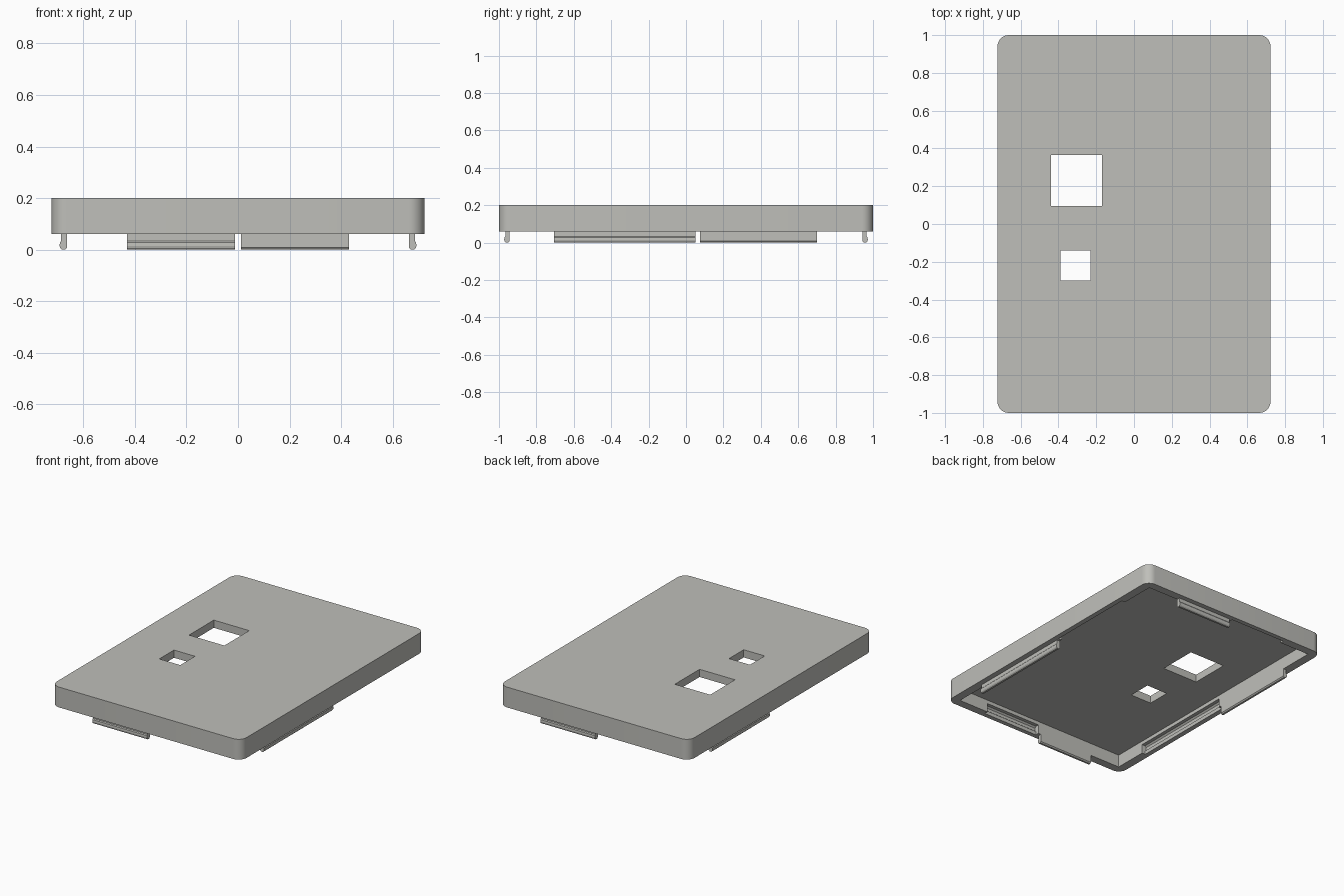
import bpy, bmesh, math

if "Cube" in bpy.data.objects:
    bpy.data.objects.remove(bpy.data.objects["Cube"])

HX, HY = 0.723, 1.0            # half size of the lid
IX, IY = 0.663, 0.943          # half size of the cavity
Z0, Z1, FLOOR = 0.06, 0.20, 0.147

grey = bpy.data.materials.new("warm_grey")
grey.diffuse_color = (0.52, 0.52, 0.49, 1)
grey.use_nodes = True
grey.node_tree.nodes["Principled BSDF"].inputs["Base Color"].default_value = grey.diffuse_color


def make(name, bm):
    bmesh.ops.recalc_face_normals(bm, faces=bm.faces)
    me = bpy.data.meshes.new(name)
    bm.to_mesh(me)
    bm.free()
    me.materials.append(grey)
    ob = bpy.data.objects.new(name, me)
    bpy.context.collection.objects.link(ob)
    return ob


def box(name, x0, x1, y0, y1, z0, z1, radius=0):
    bm = bmesh.new()
    bmesh.ops.create_cube(bm, size=1)
    for v in bm.verts:
        v.co = (x1 if v.co.x > 0 else x0, y1 if v.co.y > 0 else y0,
                z1 if v.co.z > 0 else z0)
    if radius:
        edges = [e for e in bm.edges
                 if abs(e.verts[0].co.z - e.verts[1].co.z) > 0.01]
        bmesh.ops.bevel(bm, geom=edges, offset=radius, segments=8,
                        profile=0.5, affect='EDGES')
    return make(name, bm)


def strip(name, profile, axis, sign, s0, s1):
    """Extrude a (distance outward from inner wall, height) profile along a side."""
    bm = bmesh.new()
    rings = []
    for s in (s0, s1):
        ring = []
        for u, z in profile:
            co = (sign * (IX + u), s, z) if axis == 'x' else (s, sign * (IY + u), z)
            ring.append(bm.verts.new(co))
        rings.append(ring)
        bm.faces.new(ring)
    n = len(profile)
    for i in range(n):
        j = (i + 1) % n
        bm.faces.new((rings[0][i], rings[0][j], rings[1][j], rings[1][i]))
    return make(name, bm)


def cut(target, cutter):
    mod = target.modifiers.new(cutter.name, 'BOOLEAN')
    mod.operation = 'DIFFERENCE'
    mod.solver = 'EXACT'
    mod.object = cutter
    cutter.hide_render = True
    cutter.hide_set(True)


# Hollow lid with rounded corners
lid = box("lid", -HX, HX, -HY, HY, Z0, Z1, radius=0.06)
bpy.context.view_layer.objects.active = lid
lid.select_set(True)
bpy.ops.object.shade_smooth_by_angle(angle=math.radians(30))

# Cavity and the two square openings
cut(lid, box("cavity_cutter", -IX, IX, -IY, IY, 0.0, FLOOR))
cut(lid, box("large_opening_cutter", -0.44, -0.17, 0.095, 0.365, 0.1, 0.3))
cut(lid, box("small_opening_cutter", -0.39, -0.23, -0.30, -0.14, 0.1, 0.3))

# Snap clips below the rim; matching grooves inside the opposite walls
clip = [(0, Z0), (0, 0.008), (0.007, 0), (0.02, 0), (0.027, 0.007),
        (0.029, 0.015), (0.028, 0.028), (0.023, 0.034), (0.023, Z0)]
groove = [(-0.01, 0.04), (0.026, 0.04), (0.026, 0.085), (0.034, 0.092),
          (0.034, 0.112), (0.024, 0.122), (-0.01, 0.122)]
sides = [("right", 'x', 1, -0.705, 0.05), ("left", 'x', -1, 0.075, 0.70),
         ("front", 'y', -1, -0.43, -0.012), ("back", 'y', 1, 0.012, 0.43)]
for name, axis, sign, a, b in sides:
    strip(name + "_clip", clip, axis, sign, a, b)
    # each groove takes the clip of the facing side
    ga, gb = {"right": (0.07, 0.70), "left": (-0.71, 0.055),
              "front": (0.008, 0.435), "back": (-0.435, -0.008)}[name]
    cut(lid, strip(name + "_groove_cutter", groove, axis, sign, ga, gb))
